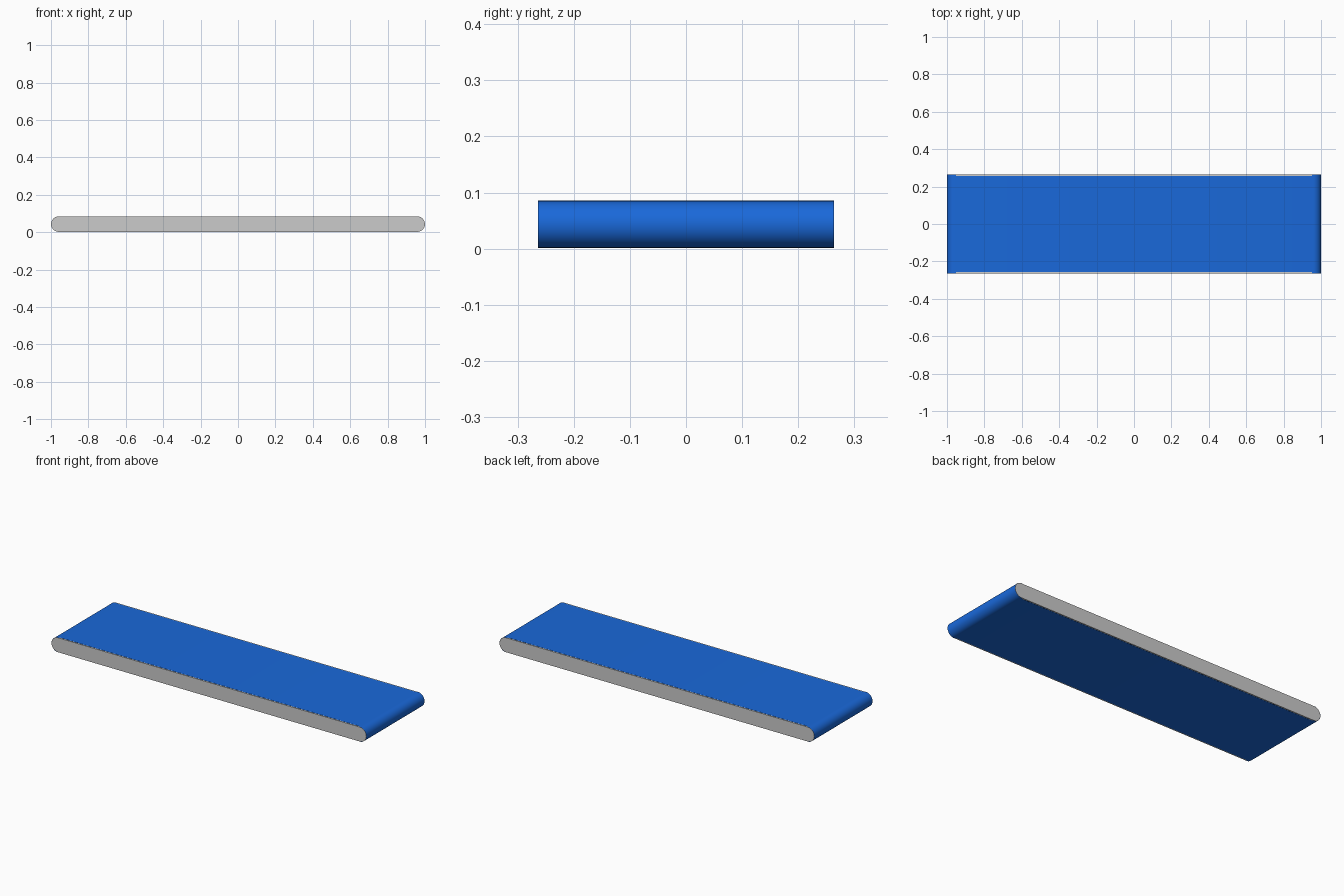
import bpy, bmesh, math

if "Cube" in bpy.data.objects:
    bpy.data.objects.remove(bpy.data.objects["Cube"])

R, HALF, ZC = 0.042, 1.0, 0.0435
CX = HALF - R          # roller axle position
W, WI = 0.264, 0.257   # outer and belt half widths
SEG = 16

blue = bpy.data.materials.new("belt_blue")
blue.diffuse_color = (0.01, 0.14, 0.7, 1)
blue.use_nodes = True
blue.node_tree.nodes["Principled BSDF"].inputs["Base Color"].default_value = blue.diffuse_color


def stadium(r, cx):
    pts = []
    for side, start in ((1, -math.pi / 2), (-1, math.pi / 2)):
        for i in range(SEG + 1):
            a = start + math.pi * i / SEG
            pts.append((side * cx + r * math.cos(a), ZC + r * math.sin(a)))
    return pts


def extrude(name, profile, y0, y1, mat=None, caps=True):
    bm = bmesh.new()
    a = [bm.verts.new((x, y0, z)) for x, z in profile]
    b = [bm.verts.new((x, y1, z)) for x, z in profile]
    n = len(profile)
    for i in range(n):
        j = (i + 1) % n
        bm.faces.new((a[i], a[j], b[j], b[i]))
    if caps:
        bm.faces.new(a)
        bm.faces.new(b[::-1])
    bmesh.ops.recalc_face_normals(bm, faces=bm.faces)
    me = bpy.data.meshes.new(name)
    bm.to_mesh(me)
    bm.free()
    ob = bpy.data.objects.new(name, me)
    bpy.context.collection.objects.link(ob)
    if mat:
        me.materials.append(mat)
    bpy.context.view_layer.objects.active = ob
    ob.select_set(True)
    bpy.ops.object.shade_smooth_by_angle(angle=math.radians(30))
    ob.select_set(False)
    return ob


# belt loop
extrude("belt", stadium(R, CX), -WI, WI, blue, caps=False)

# side plates, just outside the belt
for s, tag in ((-1, "front"), (1, "back")):
    y0, y1 = sorted((s * WI, s * W))
    extrude("side_plate_" + tag, stadium(R - 0.0005, CX), y0, y1)

# rounded end covers spanning the full width
for s, tag in ((-1, "left"), (1, "right")):
    circle = [(s * CX + R * math.cos(2 * math.pi * i / 32),
               ZC + R * math.sin(2 * math.pi * i / 32)) for i in range(32)]
    extrude("roller_" + tag, circle, -W, W, blue, caps=False)
